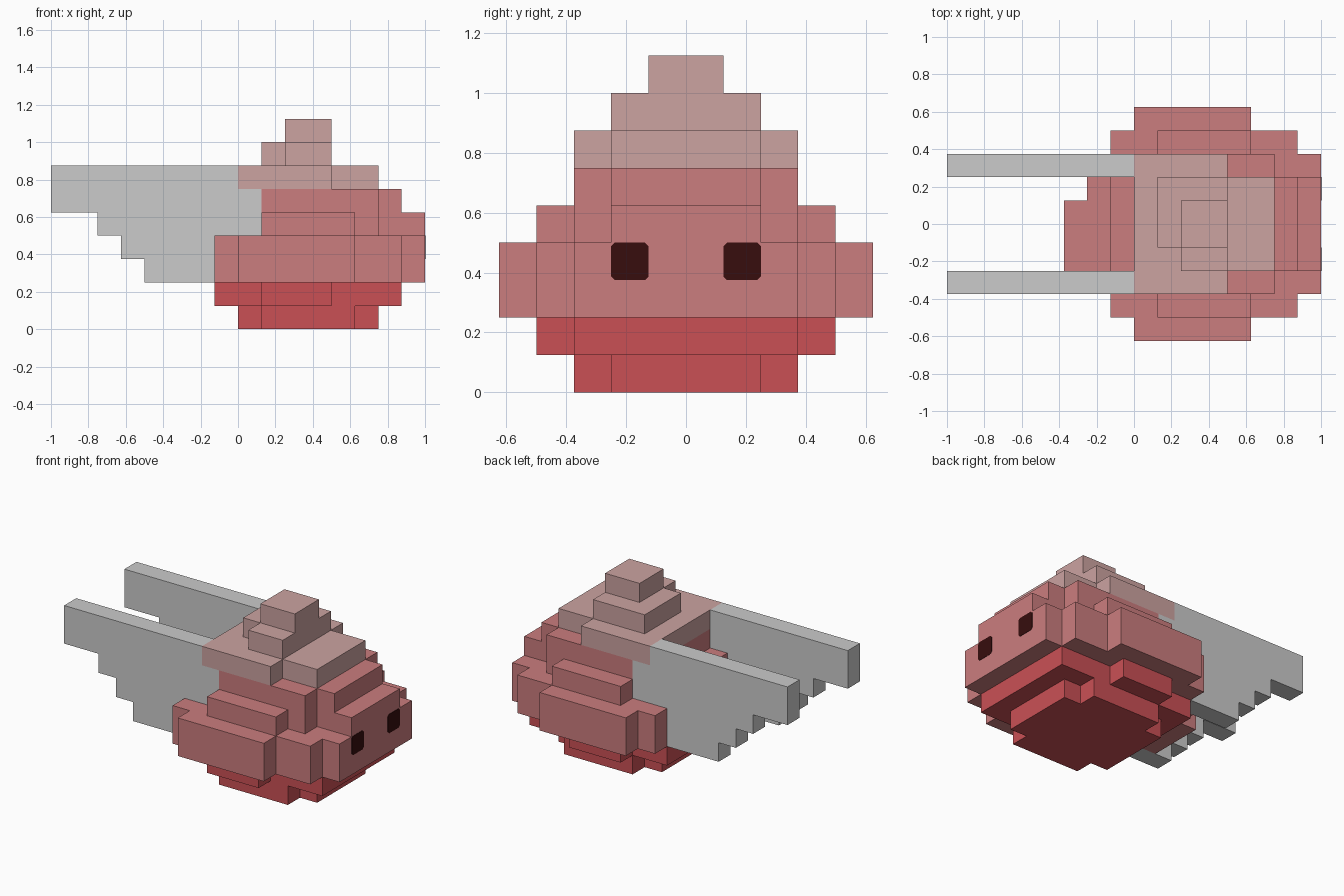
import bpy
import bmesh
from mathutils import Vector

if "Cube" in bpy.data.objects:
    bpy.data.objects.remove(bpy.data.objects["Cube"], do_unlink=True)

U = 0.125  # block size


def srgb(r, g, b):
    def lin(c):
        c /= 255
        return c / 12.92 if c <= 0.04045 else ((c + 0.055) / 1.055) ** 2.4
    return (lin(r), lin(g), lin(b), 1.0)


def material(name, colour):
    m = bpy.data.materials.new(name)
    m.use_nodes = True
    m.diffuse_color = colour
    m.node_tree.nodes["Principled BSDF"].inputs["Base Color"].default_value = colour
    return m


GREY = material("wing grey", srgb(203, 203, 203))
MAUVE = material("dusty mauve", srgb(204, 163, 161))
ROSE = material("rose", srgb(203, 125, 126))
CRIMSON = material("crimson", srgb(202, 80, 85))
DARK = material("eye dark", srgb(55, 13, 13))


def blocks(*boxes):
    """Block coordinates filled by boxes (x0, x1, y0, y1, z0, z1), in block units."""
    return {(x, y, z) for x0, x1, y0, y1, z0, z1 in boxes
            for x in range(x0, x1) for y in range(y0, y1) for z in range(z0, z1)}


def layer(z0, z1, *spans):
    """Stepped layer from spans (x0, x1, half width in y)."""
    return blocks(*[(x0, x1, -w, w, z0, z1) for x0, x1, w in spans])


def finish(name, bm, mat):
    me = bpy.data.meshes.new(name)
    bm.to_mesh(me)
    bm.free()
    me.materials.append(mat)
    ob = bpy.data.objects.new(name, me)
    bpy.context.collection.objects.link(ob)
    return ob


def block_part(name, cells, mat):
    """Outer skin of a set of blocks, with flat areas merged."""
    bm = bmesh.new()
    verts = {}

    def vert(p):
        key = tuple(round(c) for c in p)
        if key not in verts:
            verts[key] = bm.verts.new(Vector(key) * U)
        return verts[key]

    for cell in cells:
        for axis in range(3):
            for side in (0, 1):
                n = list(cell)
                n[axis] += 1 if side else -1
                if tuple(n) in cells:
                    continue
                a, b = (axis + 1) % 3, (axis + 2) % 3
                ring = [(0, 0), (1, 0), (1, 1), (0, 1)]
                corners = []
                for i, j in (ring if side else ring[::-1]):
                    p = list(cell)
                    p[axis] += side
                    p[a] += i
                    p[b] += j
                    corners.append(vert(p))
                bm.faces.new(corners)
    bmesh.ops.dissolve_limit(bm, angle_limit=0.01, verts=bm.verts[:], edges=bm.edges[:])
    return finish(name, bm, mat)


# wings: stepped plates on both sides, running into the body
wing_side = [(-8, 0, 5, 7), (-6, 1, 4, 6), (-5, 1, 3, 4), (-4, 1, 2, 3)]
wings = {}
for name, y in (("left_wing", 2), ("right_wing", -3)):
    wings[name] = blocks(*[(x0, x1, y, y + 1, z0, z1) for x0, x1, z0, z1 in wing_side])
    block_part(name, wings[name], GREY)
wing_cells = set().union(*wings.values())

# underside: two stepped layers
belly = layer(0, 1, (0, 6, 2), (1, 5, 3)) | layer(1, 2, (-1, 7, 3), (1, 4, 4))
block_part("belly", belly, CRIMSON)

# main body: wide band, two narrower layers and the rear stub
body = (layer(2, 4, (-1, 8, 3), (-1, 7, 4), (0, 5, 5))
        | layer(4, 5, (-1, 8, 2), (1, 6, 3), (1, 5, 4))
        | layer(5, 6, (0, 7, 2), (1, 6, 3))
        | blocks((-2, -1, -2, 2, 2, 4), (-3, -2, -2, 1, 2, 4)))
block_part("body", body - wing_cells, ROSE)

# cap: crown plate, uneven step and knob
cap = (layer(6, 7, (0, 4, 3), (4, 6, 2))
       | blocks((1, 4, -1, 2, 7, 8), (2, 4, -2, -1, 7, 8))
       | layer(8, 9, (2, 4, 1)))
block_part("cap", cap, MAUVE)

# eyes: thin plates with clipped corners on the +x face
c = 0.012
for name, s in (("left_eye", 1), ("right_eye", -1)):
    bm = bmesh.new()
    h = U / 2
    outline = [(-h + c, -h), (h - c, -h), (h, -h + c), (h, h - c),
               (h - c, h), (-h + c, h), (-h, h - c), (-h, -h + c)]
    face = bm.faces.new([bm.verts.new((0.999, s * 1.5 * U + y, 3.5 * U + z)) for y, z in outline])
    out = bmesh.ops.extrude_face_region(bm, geom=[face])
    bmesh.ops.translate(bm, vec=(0.003, 0, 0),
                        verts=[g for g in out["geom"] if isinstance(g, bmesh.types.BMVert)])
    bmesh.ops.recalc_face_normals(bm, faces=bm.faces[:])
    finish(name, bm, DARK)
